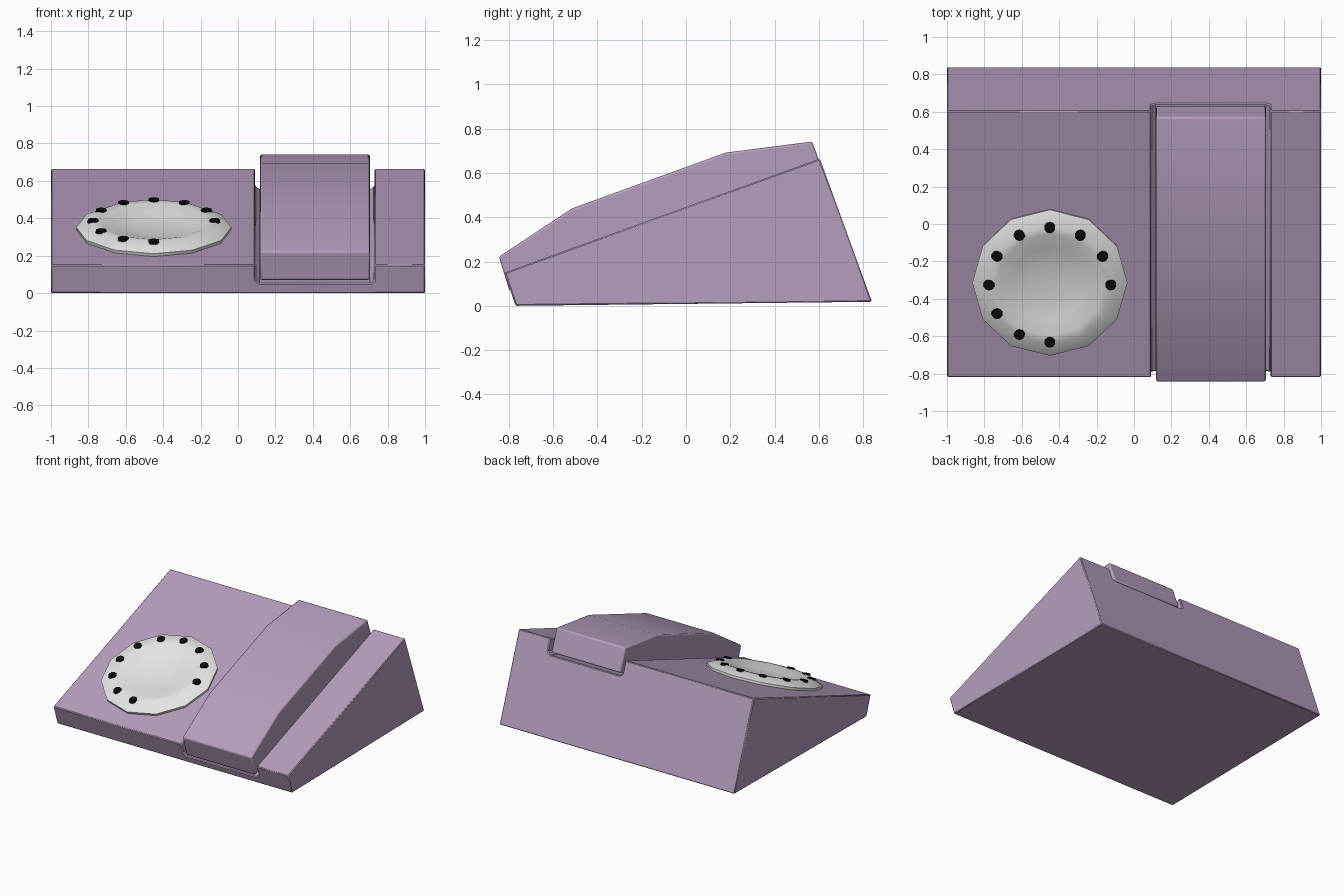
import bpy, bmesh, math
from mathutils import Matrix, Vector

if "Cube" in bpy.data.objects:
    bpy.data.objects.remove(bpy.data.objects["Cube"])


def material(name, rgb):
    m = bpy.data.materials.new(name)
    m.diffuse_color = (*rgb, 1)
    m.use_nodes = True
    m.node_tree.nodes["Principled BSDF"].inputs["Base Color"].default_value = m.diffuse_color
    return m


LILAC = material("lilac plastic", (0.46, 0.34, 0.51))
WHITE = material("white dial", (0.78, 0.78, 0.78))
BLACK = material("black holes", (0.004, 0.004, 0.004))


def finish(bm, name, mat, bevel=0.0, segments=2, angle=35):
    bmesh.ops.recalc_face_normals(bm, faces=bm.faces)
    me = bpy.data.meshes.new(name)
    bm.to_mesh(me)
    bm.free()
    ob = bpy.data.objects.new(name, me)
    bpy.context.collection.objects.link(ob)
    me.materials.append(mat)
    if bevel:
        mod = ob.modifiers.new("bevel", 'BEVEL')
        mod.width, mod.segments = bevel, segments
        mod.limit_method, mod.angle_limit = 'ANGLE', math.radians(40)
    bpy.ops.object.select_all(action='DESELECT')
    ob.select_set(True)
    bpy.context.view_layer.objects.active = ob
    bpy.ops.object.shade_smooth_by_angle(angle=math.radians(angle))
    return ob


def bridge(bm, a, b):
    n = len(a)
    for i in range(n):
        bm.faces.new((a[i], a[(i + 1) % n], b[(i + 1) % n], b[i]))


# Wedge body with the handset groove running down the slope
front_top, front_low = Vector((0, -0.82, 0.15)), Vector((0, -0.77, 0.0))
back_top, back_low = Vector((0, 0.605, 0.665)), Vector((0, 0.84, 0.018))
outline = [(-1, 0), (0.092, 0), (0.092, 0.85), (0.115, 1),
           (0.707, 1), (0.73, 0.85), (0.73, 0), (1, 0)]   # x, groove depth
bm = bmesh.new()
rings = []
for top, low, depth in ((front_top, front_low, 0.65), (back_top, back_low, 0.165)):
    pts = [top.lerp(low, d * depth) + Vector((x, 0, 0)) for x, d in outline]
    pts += [low + Vector((1, 0, 0)), low - Vector((1, 0, 0))]
    rings.append([bm.verts.new(p) for p in pts])
    bm.faces.new(rings[-1])
bridge(bm, *rings)
finish(bm, "telephone_body", LILAC, 0.006, 1)

# Handset: faceted arch resting in the groove
profile = [(-0.845, 0.222), (-0.515, 0.44), (0.18, 0.692), (0.57, 0.742),
           (0.632, 0.572), (-0.798, 0.068)]
bm = bmesh.new()
rings = []
for x in (0.118, 0.705):
    rings.append([bm.verts.new((x, y, z)) for y, z in profile])
    bm.faces.new(rings[-1])
bridge(bm, *rings)
finish(bm, "handset", LILAC, 0.01, 2)

# Rotary dial: twelve-sided dished disc tilted with the slope
tilt = (Matrix.Translation((-0.45, -0.308, 0.335))
        @ Matrix.Rotation(math.atan(0.361), 4, 'X'))
SIDES = 12
bm = bmesh.new()
rings = []
for r, z in [(0.41, -0.01), (0.415, 0.018), (0.335, 0.056), (0.29, 0.053),
             (0.2, 0.028), (0.1, 0.013)]:
    rings.append([bm.verts.new((r * math.cos(math.tau * i / SIDES),
                                r * math.sin(math.tau * i / SIDES), z))
                  for i in range(SIDES)])
for a, b in zip(rings, rings[1:]):
    bridge(bm, a, b)
bm.faces.new(rings[0])
bm.faces.new(rings[-1])
bm.transform(tilt)
finish(bm, "dial", WHITE, angle=50)

# Ten finger holes around the ridge, leaving a gap at lower right
bm = bmesh.new()
for k in range(-3, 8):
    if k in (-2, -1):
        continue
    a = math.radians(30 * k)
    place = Matrix.Translation((0.325 * math.cos(a), 0.325 * math.sin(a), 0.054))
    bmesh.ops.create_cone(bm, cap_ends=True, segments=10, radius1=0.031,
                          radius2=0.029, depth=0.014, matrix=tilt @ place)
a = math.radians(240)
place = Matrix.Translation((0.325 * math.cos(a), 0.325 * math.sin(a), 0.054))
bmesh.ops.create_cone(bm, cap_ends=True, segments=10, radius1=0.031,
                      radius2=0.029, depth=0.014, matrix=tilt @ place)
finish(bm, "finger_holes", BLACK)
